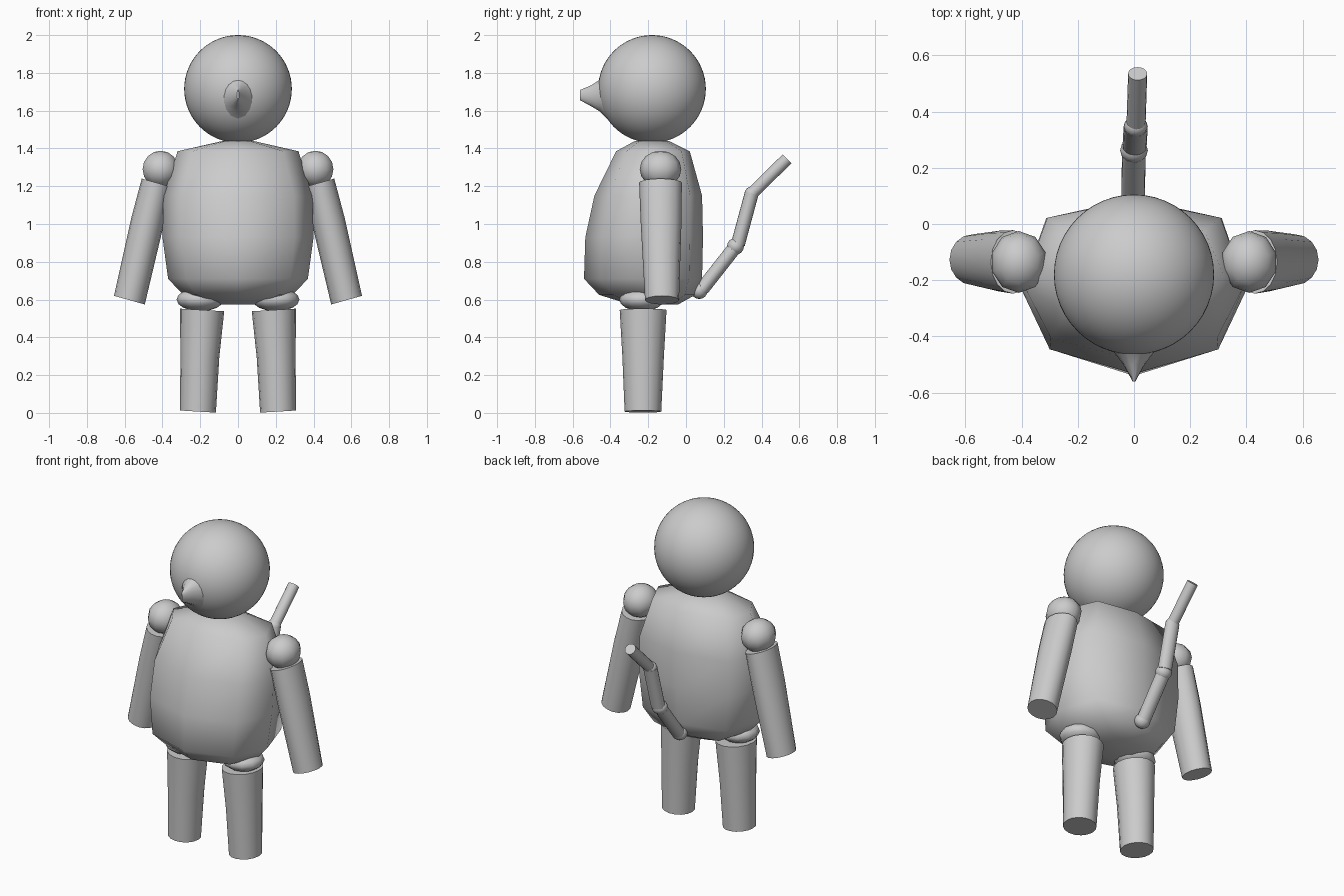
import bpy, bmesh, math
from mathutils import Vector

if "Cube" in bpy.data.objects:
    bpy.data.objects.remove(bpy.data.objects["Cube"])


def finish(name, bm, angle):
    bmesh.ops.recalc_face_normals(bm, faces=bm.faces)
    mesh = bpy.data.meshes.new(name)
    bm.to_mesh(mesh)
    bm.free()
    ob = bpy.data.objects.new(name, mesh)
    bpy.context.collection.objects.link(ob)
    bpy.ops.object.select_all(action='DESELECT')
    ob.select_set(True)
    bpy.context.view_layer.objects.active = ob
    bpy.ops.object.shade_smooth_by_angle(angle=math.radians(angle))
    return ob


def loft(name, rings, angle=40):
    bm = bmesh.new()
    loops = [[bm.verts.new(p) for p in ring] for ring in rings]
    n = len(loops[0])
    for a, b in zip(loops, loops[1:]):
        for i in range(n):
            j = (i + 1) % n
            bm.faces.new((a[i], a[j], b[j], b[i]))
    bm.faces.new(loops[0])
    bm.faces.new(loops[-1])
    return finish(name, bm, angle)


def ellipse(c, u, v, n=16):
    c, u, v = Vector(c), Vector(u), Vector(v)
    return [c + u * math.cos(2 * math.pi * i / n) + v * math.sin(2 * math.pi * i / n)
            for i in range(n)]


def ball(name, c, r, u=16, v=10):
    bm = bmesh.new()
    bmesh.ops.create_uvsphere(bm, u_segments=u, v_segments=v, radius=1)
    bmesh.ops.scale(bm, vec=r, verts=bm.verts)
    bmesh.ops.translate(bm, vec=c, verts=bm.verts)
    return finish(name, bm, 60)


# Head and wedge-tipped snout
ball("head", (0, -0.18, 1.715), (0.285, 0.285, 0.285), 48, 32)
snout = [(-0.41, 0.11, 1.55, 1.81), (-0.455, 0.072, 1.595, 1.765),
         (-0.50, 0.038, 1.622, 1.735), (-0.56, 0.005, 1.655, 1.71)]
loft("snout", [ellipse((0, y, (lo + hi) / 2), (w, 0, 0), (0, 0, (hi - lo) / 2))
               for y, w, lo, hi in snout], 60)


# Body: eight-sided rings (z, half width, front y, back y)
def body_ring(z, w, f, b):
    d = b - f
    half = [(0.75 * w, f + 0.14 * d), (w, f + 0.48 * d), (0.78 * w, b - 0.11 * d)]
    pts = [(0, f)] + half + [(0, b)] + [(-x, y) for x, y in reversed(half)]
    return [(x, y, z) for x, y in pts]


body = [(0.575, 0.13, -0.30, -0.04), (0.625, 0.29, -0.46, 0.05),
        (0.71, 0.37, -0.54, 0.085), (0.93, 0.40, -0.533, 0.09),
        (1.15, 0.395, -0.485, 0.085), (1.385, 0.32, -0.37, 0.02),
        (1.44, 0.08, -0.27, -0.09)]
loft("body", [body_ring(*r) for r in body], 80)

# Arms and legs on both sides
for side, s in (("right", 1), ("left", -1)):
    ball(side + "_shoulder", (s * 0.41, -0.135, 1.29), (0.1, 0.11, 0.098), 10, 8)
    arm = [((0.43, -0.135, 1.218), 0.083, 0.113), ((0.48, -0.132, 1.01), 0.088, 0.108),
           ((0.575, -0.127, 0.597), 0.085, 0.09)]
    loft(side + "_arm", [ellipse((s * x, y, z), (s * a * 0.96, 0, a * 0.27), (0, b, 0))
                         for (x, y, z), a, b in arm])
    ball(side + "_hip", (s * 0.2, -0.235, 0.6), (0.125, 0.118, 0.062), 12, 8)
    leg = [(0.545, 0.19, -0.227, 0.117, 0.124), (0.3, 0.202, -0.227, 0.103, 0.11),
           (0.007, 0.212, -0.228, 0.095, 0.097)]
    loft(side + "_leg", [ellipse((s * x, y, z), (s * a, 0, a * 0.06), (0, b, 0))
                         for z, x, y, a, b in leg])

# Jointed tail
tail = [((-0.003, 0.085, 0.655), (-0.001, 0.25, 0.865), 0.037, 0.042),
        ((0.002, 0.275, 0.893), (0.006, 0.347, 1.16), 0.037, 0.043),
        ((0.007, 0.347, 1.16), (0.013, 0.535, 1.345), 0.033, 0.034)]
for k, (a, b, r, w) in enumerate(tail, 1):
    d = (Vector(b) - Vector(a)).normalized()
    v = Vector((1, 0, 0)).cross(d).normalized() * r
    loft(f"tail_segment_{k}", [ellipse(p, (w, 0, 0), v) for p in (a, b)])
for k, (c, r) in enumerate([((-0.003, 0.07, 0.647), 0.044), ((0, 0.262, 0.882), 0.045),
                            ((0.006, 0.347, 1.16), 0.038)], 1):
    ball(f"tail_joint_{k}", c, (r * 1.1, r, r), 12, 8)
